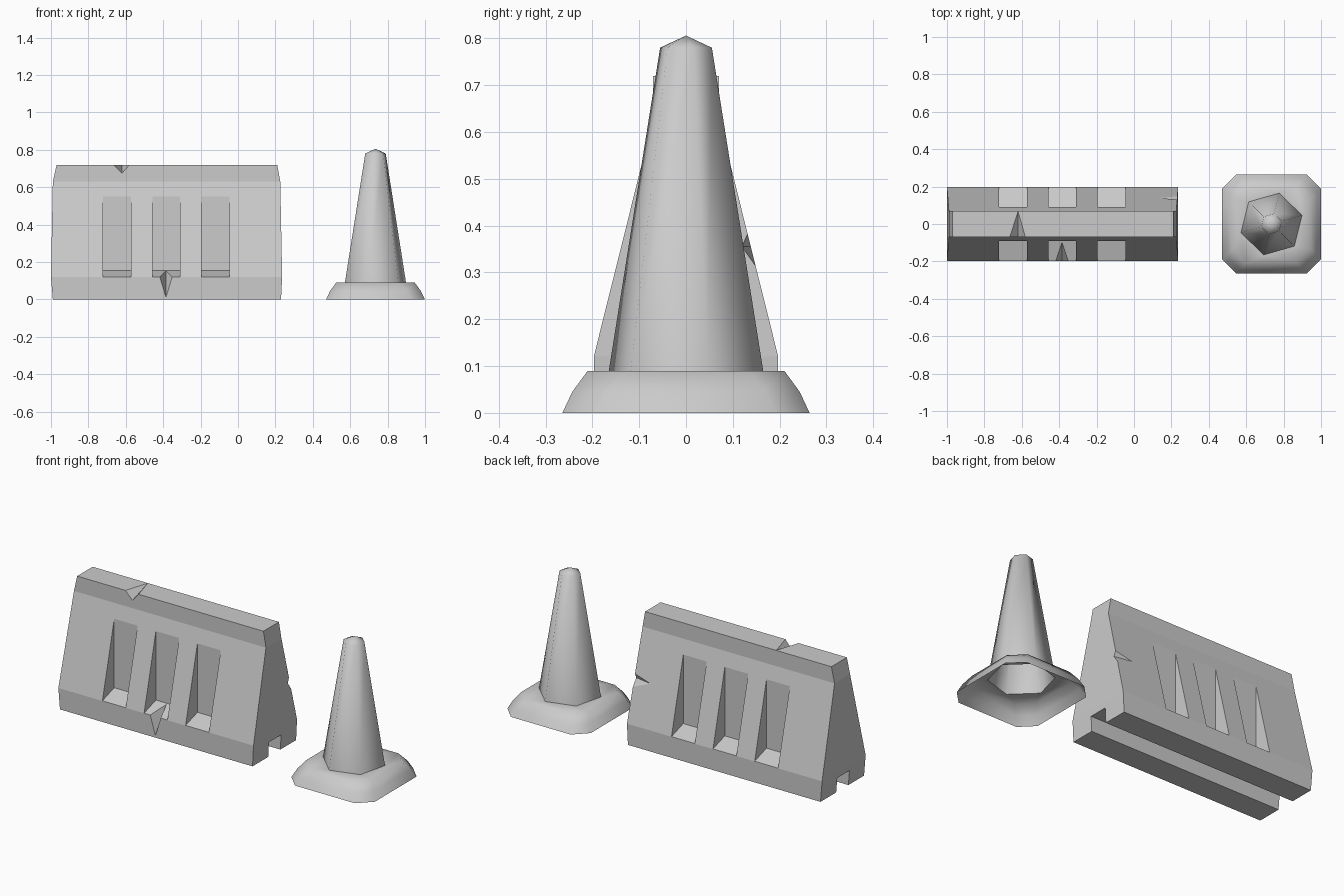
import bpy, bmesh
from math import radians, cos, sin
from mathutils import Vector

if "Cube" in bpy.data.objects:
    bpy.data.objects.remove(bpy.data.objects["Cube"])


def make(name, bm):
    bmesh.ops.recalc_face_normals(bm, faces=bm.faces)
    me = bpy.data.meshes.new(name)
    bm.to_mesh(me)
    bm.free()
    ob = bpy.data.objects.new(name, me)
    bpy.context.collection.objects.link(ob)
    return ob


def activate(ob):
    bpy.ops.object.select_all(action='DESELECT')
    ob.select_set(True)
    bpy.context.view_layer.objects.active = ob


def hull(name, pts):
    bm = bmesh.new()
    for p in pts:
        bm.verts.new(p)
    r = bmesh.ops.convex_hull(bm, input=bm.verts)
    junk = {v for v in r['geom_interior'] + r['geom_unused'] if isinstance(v, bmesh.types.BMVert)}
    bmesh.ops.delete(bm, geom=list(junk), context='VERTS')
    return make(name, bm)


def cut(target, pts):
    cutter = hull("cutter", pts)
    cutter.hide_render = True
    m = target.modifiers.new("cut", 'BOOLEAN')
    m.operation, m.solver, m.object = 'DIFFERENCE', 'EXACT', cutter
    activate(target)
    bpy.ops.object.modifier_apply(modifier=m.name)
    bpy.data.objects.remove(cutter)


def loft(bm, rings):
    loops = [[bm.verts.new(p) for p in ring] for ring in rings]
    for a, b in zip(loops, loops[1:]):
        for i in range(len(a)):
            j = (i + 1) % len(a)
            bm.faces.new((a[i], a[j], b[j], b[i]))
    return loops


# Barrier body: stacked rectangles (x0, x1, half depth, z)
bm = bmesh.new()
levels = [(-0.99, 0.23, 0.197, 0), (-1.0, 0.236, 0.197, 0.12),
          (-0.99, 0.226, 0.07, 0.63), (-0.97, 0.21, 0.07, 0.72)]
loops = loft(bm, [[(a, -y, z), (b, -y, z), (b, y, z), (a, y, z)] for a, b, y, z in levels])
bm.faces.new(loops[0])
bm.faces.new(loops[-1])
barrier = make("barrier", bm)

# Channel along the underside
cut(barrier, [(x, y, z) for x in (-1.1, 0.4) for y in (-0.055, 0.055) for z in (-0.1, 0.085)])

# Three recessed pockets on each long side
pocket = [(0.09, 0.155), (0.30, 0.088), (0.30, 0.6), (0.09, 0.6)]
for s in (-1, 1):
    for cx in (-0.647, -0.383, -0.12):
        cut(barrier, [(cx + dx, s * y, z) for dx in (-0.074, 0.074) for y, z in pocket])


# Broken chips: a tetrahedron swept outward a little
def chip(pts, out):
    pts = [Vector(p) for p in pts]
    cut(barrier, pts + [p + Vector(out) for p in pts[:3]])


chip([(-0.42, -0.198, 0.125), (-0.35, -0.198, 0.125), (-0.385, -0.198, 0.01),
      (-0.385, -0.095, 0.156)], (0, -0.03, 0))
chip([(-0.665, -0.07, 0.721), (-0.58, -0.07, 0.721), (-0.62, -0.07, 0.675),
      (-0.62, 0.071, 0.721)], (0, -0.03, 0.015))
chip([(0.24, 0.15, 0.31), (0.24, 0.131, 0.385), (0.24, 0.118, 0.355),
      (0.12, 0.14, 0.355)], (0.03, 0.012, 0))

# Traffic cone: hollow chamfered base and six-sided tapering body
CX = 0.735


def octagon(r, c, z):
    q = [(r, c - r), (r, r - c), (r - c, r), (c - r, r), (-r, r - c), (-r, c - r), (c - r, -r), (r - c, -r)]
    return [(CX + x, y, z) for x, y in q]


def hexagon(r, z):
    return [(CX + r * cos(radians(16 + 60 * i)), r * sin(radians(16 + 60 * i)), z) for i in range(6)]


bm = bmesh.new()
base = loft(bm, [octagon(0.264, 0.075, 0), octagon(0.243, 0.075, 0.045), octagon(0.21, 0.075, 0.09)])
body = loft(bm, [hexagon(0.17, 0.09), hexagon(0.057, 0.78)])
tip = bm.verts.new((CX, 0, 0.806))
for i in range(6):
    bm.faces.new((body[1][i], body[1][(i + 1) % 6], tip))
rim = [bm.edges.get((l[i], l[(i + 1) % len(l)])) for l in (base[-1], body[0]) for i in range(len(l))]
bmesh.ops.triangle_fill(bm, edges=rim, use_beauty=True)
cone = make("traffic_cone", bm)
activate(cone)
bpy.ops.object.shade_smooth_by_angle(angle=radians(62))
